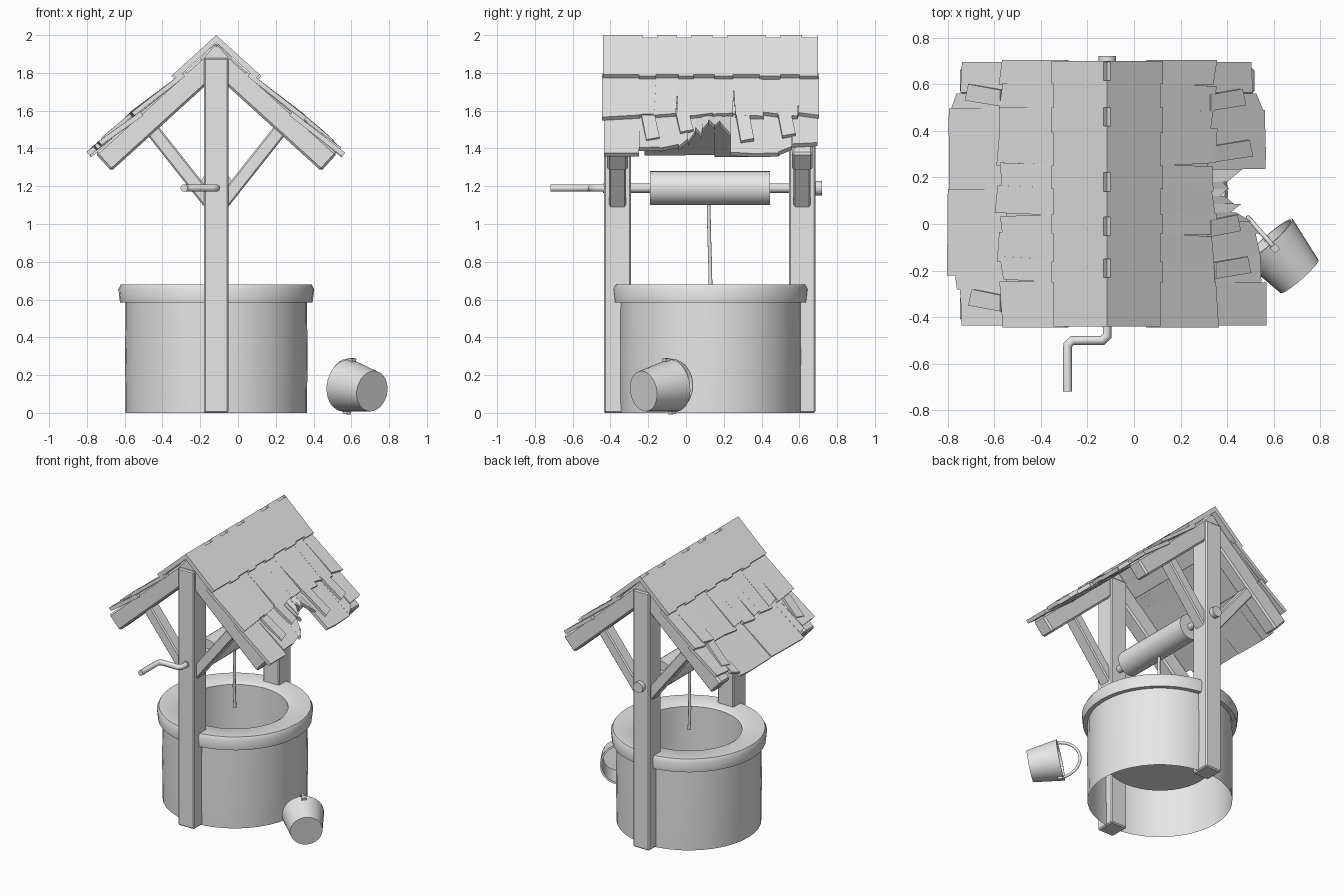
import bpy, bmesh, math, random
from mathutils import Vector, Matrix

random.seed(4)
if "Cube" in bpy.data.objects:
    bpy.data.objects.remove(bpy.data.objects["Cube"])

GREY = (0.8, 0.8, 0.8, 1)
mat = bpy.data.materials.new("plain_grey")
mat.use_nodes = True
mat.diffuse_color = GREY
mat.node_tree.nodes["Principled BSDF"].inputs["Base Color"].default_value = GREY

CX, CY = -0.115, 0.13            # centre of the well
PITCH = math.radians(42.2)       # roof slope
COS, SIN = math.cos(PITCH), math.sin(PITCH)
RIDGE = 2.0
AXLE_Z = 1.19


def finish(name, bm, smooth=False, bevel=0):
    bmesh.ops.recalc_face_normals(bm, faces=bm.faces[:])
    me = bpy.data.meshes.new(name)
    bm.to_mesh(me)
    bm.free()
    me.materials.append(mat)
    if smooth:
        for p in me.polygons:
            p.use_smooth = True
        me.set_sharp_from_angle(angle=math.radians(35))
    ob = bpy.data.objects.new(name, me)
    bpy.context.collection.objects.link(ob)
    if bevel:
        mod = ob.modifiers.new("bevel", "BEVEL")
        mod.width, mod.segments = bevel, 1
    return ob


def lathe(name, profile, matrix, sides=40):
    """Spin (radius, height) points round local z."""
    bm = bmesh.new()
    vs = [bm.verts.new((r, 0, z)) for r, z in profile]
    es = [bm.edges.new(pair) for pair in zip(vs, vs[1:])]
    bmesh.ops.spin(bm, geom=vs + es, cent=(0, 0, 0), axis=(0, 0, 1),
                   angle=math.tau, steps=sides)
    bmesh.ops.remove_doubles(bm, verts=bm.verts[:], dist=0.0005)
    bm.transform(matrix)
    return finish(name, bm, smooth=True)


def rod(name, y0, y1, r, sides=24):
    """Round bar along y on the axle line."""
    m = Matrix.Translation((CX, y0, AXLE_Z)) @ Matrix.Rotation(-math.pi / 2, 4, "X")
    n = y1 - y0
    return lathe(name, [(0, 0), (r, 0), (r, n), (0, n)], m, sides)


def tube(name, points, r, smooth_path=False):
    cu = bpy.data.curves.new(name, "CURVE")
    cu.dimensions = "3D"
    cu.bevel_depth, cu.bevel_resolution, cu.use_fill_caps = r, 3, True
    sp = cu.splines.new("NURBS" if smooth_path else "POLY")
    sp.points.add(len(points) - 1)
    for p, co in zip(sp.points, points):
        p.co = (*co, 1)
    if smooth_path:
        sp.use_endpoint_u, sp.order_u = True, 3
    cu.materials.append(mat)
    ob = bpy.data.objects.new(name, cu)
    bpy.context.collection.objects.link(ob)
    return ob


def hexa(bm, pts):
    """Box from four lower corners followed by four upper corners."""
    v = [bm.verts.new(p) for p in pts]
    for f in ((0, 1, 2, 3), (4, 5, 6, 7), (0, 1, 5, 4),
              (1, 2, 6, 5), (2, 3, 7, 6), (3, 0, 4, 7)):
        bm.faces.new([v[i] for i in f])


def on_roof(side, s, y, h):
    """s runs down the slope, h is height off the roof plane."""
    return (CX + side * (s * COS + h * SIN), y, RIDGE - s * SIN + h * COS)


def plank(bm, side, y0, y1, s0, sa, sb, h0=0.0, h1=0.0, thick=0.025, skew=0.0):
    pts = []
    for t in (thick, 0):
        pts += [on_roof(side, s0, y0, h0 - t), on_roof(side, s0, y1, h0 - t),
                on_roof(side, sb, y1 + skew, h1 - t), on_roof(side, sa, y0 + skew, h1 - t)]
    hexa(bm, pts)


# Stone ring, rim and shaft
lathe("well_wall", [(0.48, 0), (0.483, 0.3), (0.48, 0.6)], Matrix.Translation((CX, CY, 0)))
lathe("well_rim_and_shaft",
      [(0.478, 0.585), (0.51, 0.585), (0.518, 0.655), (0.505, 0.68), (0.375, 0.68),
       (0.352, 0.665), (0.35, 0.28), (0, 0.28)], Matrix.Translation((CX, CY, 0)))

# Posts, rafters and braces, front and back
for label, y0, y1 in (("front", -0.435, -0.29), ("back", 0.545, 0.685)):
    bm = bmesh.new()
    hexa(bm, [(CX + x, y, z) for z in (0, 1.88)
              for x, y in ((-0.066, y0), (0.064, y0), (0.064, y1), (-0.066, y1))])
    finish(label + "_post", bm, bevel=0.008)
    mid = (y0 + y1) / 2
    for side, hand in ((-1, "right"), (1, "left")):
        bm = bmesh.new()
        plank(bm, side, mid - 0.055, mid + 0.055, 0.02, 0.895, 0.895, -0.035, -0.035, 0.125)
        finish(f"{label}_{hand}_rafter", bm, bevel=0.012)
        bm = bmesh.new()
        a, b = Vector((0, 0, 1.07)), Vector((0.36, 0, 1.525))
        d = (b - a).normalized()
        n = Vector((-d.z, 0, d.x)) * 0.037
        pts = []
        for y in (mid - 0.045, mid + 0.045):
            for p in (a - n, b - n, b + n, a + n):
                pts.append((CX + side * p.x, y, p.z))
        hexa(bm, pts)
        finish(f"{label}_{hand}_brace", bm, bevel=0.008)

# Winding gear
rod("roller", -0.19, 0.445, 0.09, 28)
rod("axle", -0.44, 0.70, 0.025, 16)
rod("axle_knob", 0.685, 0.72, 0.038, 16)
tube("crank", [(CX, -0.40, AXLE_Z), (CX, -0.48, AXLE_Z), (CX - 0.02, -0.5, AXLE_Z),
               (CX - 0.15, -0.5, AXLE_Z), (CX - 0.17, -0.52, AXLE_Z),
               (CX - 0.17, -0.718, AXLE_Z)], 0.02)
tube("rope", [(CX, 0.12, 1.12), (CX + 0.005, 0.122, 0.95), (CX - 0.008, 0.128, 0.8),
              (CX, 0.13, 0.66)], 0.01, True)

# Ridge course: slabs with a slightly stepped lower edge and notches on the ridge
NOTCHES = (-0.19, -0.01, 0.18, 0.46, 0.655)
steps = [-0.44, -0.25, -0.16, -0.04, 0.04, 0.15, 0.25, 0.39, 0.50, 0.60, 0.70]
for side, hand in ((-1, "right"), (1, "left")):
    bm = bmesh.new()
    for i, (y0, y1) in enumerate(zip(steps, steps[1:])):
        end = 0.322 if i % 2 else 0.31
        plank(bm, side, y0, y1, 0.02, end, end, thick=0.03)
    start = -0.44
    for n in NOTCHES + (0.74,):
        plank(bm, side, start, min(n - 0.04, 0.70), 0, 0.03, 0.03, thick=0.03)
        start = n + 0.04
    finish(hand + "_ridge_course", bm)

# Middle course: loose shingles of uneven width
for side, hand in ((-1, "right"), (1, "left")):
    bm = bmesh.new()
    for i, (y0, y1) in enumerate(zip(steps, steps[1:])):
        end = 0.63 + random.uniform(-0.022, 0.012)
        tilt = random.uniform(-0.012, 0.012)
        lift = random.uniform(-0.006, 0.006)
        skew = random.uniform(-0.02, 0.02) if 0 < i < 9 else 0
        plank(bm, side, y0 - 0.004, y1 + 0.004, 0.27, end + tilt, end - tilt,
              -0.027, lift, 0.024, skew)
    # thin backing that closes the joints
    plank(bm, side, -0.42, 0.68, 0.25, 0.6, 0.6, -0.035, -0.018, 0.015)
    finish(hand + "_middle_course", bm)

# Lower course: (y start, y end, lower edge at start, lower edge at end)
whole = [(-0.435, -0.40, 0.84, 0.845), (-0.40, -0.28, 0.84, 0.85), (-0.28, -0.22, 0.87, 0.88),
         (-0.22, 0.15, 0.925, 0.92), (0.15, 0.40, 0.922, 0.925), (0.40, 0.495, 0.925, 0.92),
         (0.495, 0.56, 0.90, 0.87), (0.565, 0.695, 0.85, 0.84)]
broken = [(-0.435, -0.25, 0.925, 0.925), (-0.25, -0.14, 0.89, 0.885),
          (-0.14, -0.04, 0.89, 0.86), (-0.04, 0.01, 0.88, 0.82), (0.01, 0.05, 0.84, 0.75),
          (0.05, 0.085, 0.72, 0.78), (0.085, 0.12, 0.74, 0.68), (0.12, 0.15, 0.66, 0.70),
          (0.15, 0.18, 0.71, 0.67), (0.18, 0.235, 0.69, 0.78), (0.235, 0.33, 0.92, 0.925),
          (0.33, 0.49, 0.925, 0.92), (0.49, 0.56, 0.91, 0.87), (0.565, 0.695, 0.85, 0.84)]
for side, hand, boards in ((-1, "right", whole), (1, "left", broken)):
    bm = bmesh.new()
    for y0, y1, sa, sb in boards:
        lift = random.uniform(-0.008, 0.004)
        plank(bm, side, y0, y1, 0.57, sa, sb, -0.03, lift, 0.026)
    finish(hand + "_lower_course", bm)

# Loose slivers lying over the lower course
bm = bmesh.new()
for side, y, s, n in ((1, -0.2, 0.63, 0.2), (1, -0.02, 0.6, 0.17), (1, 0.3, 0.62, 0.22),
                      (1, 0.52, 0.6, 0.2), (-1, -0.34, 0.62, 0.18), (-1, 0.54, 0.62, 0.2)):
    plank(bm, side, y - 0.035, y + 0.035, s, s + n, s + n - 0.02, 0, 0.006, 0.02, 0.025)
finish("loose_shingles", bm)

# Tipped bucket with its bail
base, mouth = Vector((0.71, -0.225, 0.115)), Vector((0.575, -0.07, 0.145))
axis = (mouth - base).normalized()
length = (mouth - base).length
turn = Matrix.Translation(base) @ axis.to_track_quat("Z", "Y").to_matrix().to_4x4()
lathe("bucket", [(0, 0), (0.108, 0), (0.14, length), (0.128, length), (0.098, 0.012), (0, 0.012)],
      turn, 28)
up = (Vector((0, 0, 1)) - axis * axis.z).normalized()
arc = [mouth - axis * 0.02 + up * 0.135 * math.cos(t) + axis * 0.15 * math.sin(t)
       for t in (math.pi * i / 14 for i in range(15))]
tube("bucket_bail", arc, 0.01)
bm = bmesh.new()
for sign in (-1, 1):
    ear = Matrix.Translation(mouth - axis * 0.025 + up * 0.134 * sign) \
        @ axis.to_track_quat("Z", "Y").to_matrix().to_4x4()
    bmesh.ops.create_cube(bm, size=0.03, matrix=ear)
finish("bucket_ears", bm)
